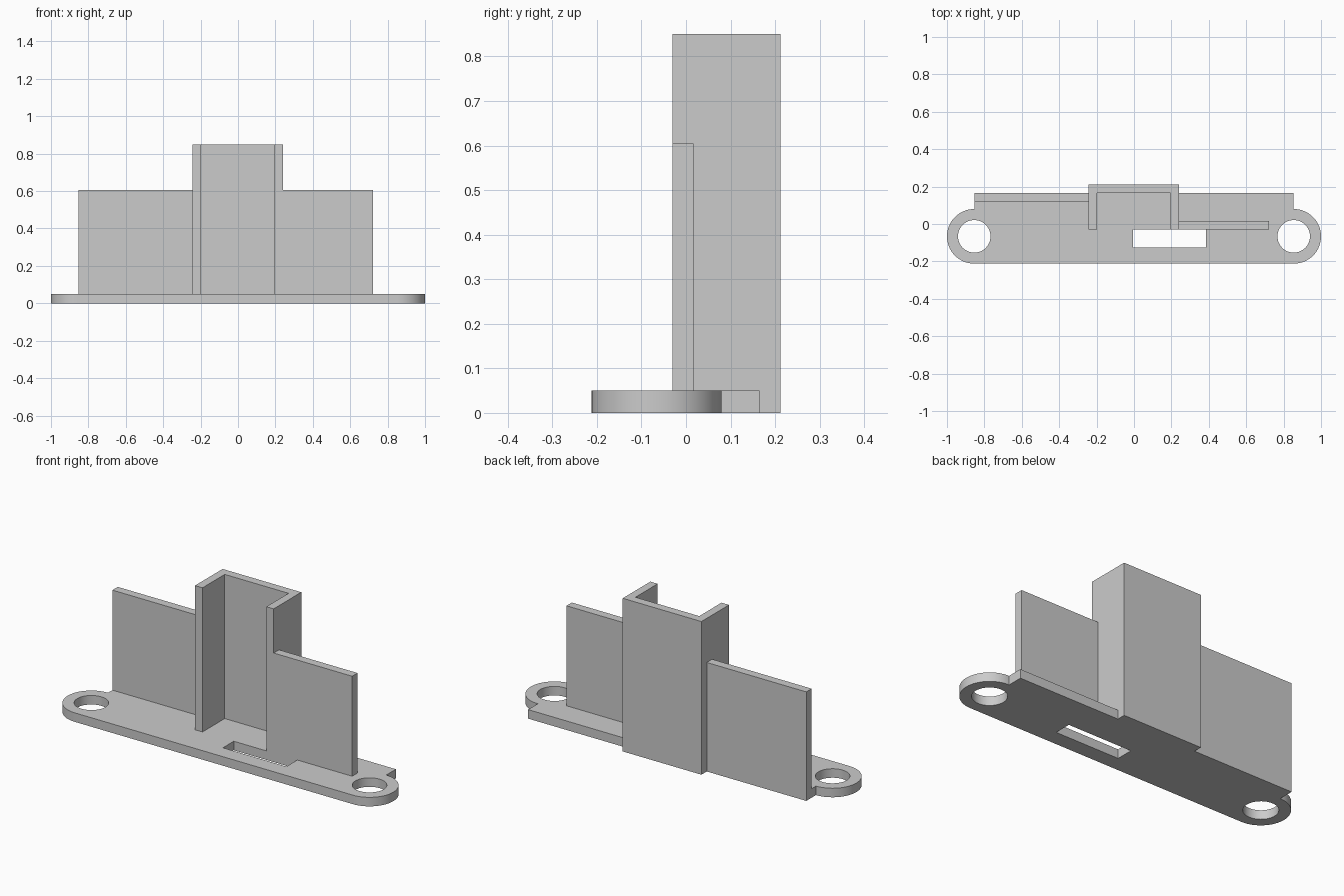
import bpy, bmesh, math

# Remove only the default cube
cube = bpy.data.objects.get("Cube")
if cube:
    bpy.data.objects.remove(cube, do_unlink=True)

# Single plain grey material
grey = bpy.data.materials.new("light grey")
grey.use_nodes = True
COLOUR = (0.6, 0.6, 0.6, 1.0)
grey.diffuse_color = COLOUR
grey.node_tree.nodes["Principled BSDF"].inputs["Base Color"].default_value = COLOUR

BASE_TOP = 0.05
WALL_TOP = 0.605
CHANNEL_TOP = 0.85
EAR_X, EAR_Y, EAR_R, HOLE_R = 0.854, -0.066, 0.146, 0.087


def arc(cx, cy, r, start, end, steps):
    """Points along a circular arc, angles in degrees."""
    angles = [math.radians(start + (end - start) * i / steps) for i in range(steps + 1)]
    return [(cx + r * math.cos(a), cy + r * math.sin(a)) for a in angles]


def extrude_outline(name, loops, z0, z1):
    """Extrude closed outlines from z0 to z1; inner loops become holes."""
    curve = bpy.data.curves.new(name + "_outline", "CURVE")
    curve.dimensions = "2D"
    curve.fill_mode = "BOTH"
    curve.extrude = (z1 - z0) / 2
    for loop in loops:
        spline = curve.splines.new("POLY")
        spline.points.add(len(loop) - 1)
        for point, (x, y) in zip(spline.points, loop):
            point.co = (x, y, 0, 1)
        spline.use_cyclic_u = True
    helper = bpy.data.objects.new(name + "_outline", curve)
    bpy.context.collection.objects.link(helper)
    bpy.context.view_layer.update()
    depsgraph = bpy.context.evaluated_depsgraph_get()
    mesh = bpy.data.meshes.new_from_object(helper.evaluated_get(depsgraph))
    bpy.data.objects.remove(helper, do_unlink=True)

    # Weld the caps to the sides and sit the part at its height
    bm = bmesh.new()
    bm.from_mesh(mesh)
    bmesh.ops.remove_doubles(bm, verts=bm.verts, dist=1e-5)
    bmesh.ops.translate(bm, verts=bm.verts, vec=(0, 0, (z0 + z1) / 2))
    bmesh.ops.recalc_face_normals(bm, faces=bm.faces)
    bm.to_mesh(mesh)
    bm.free()
    mesh.name = name
    mesh.materials.clear()
    mesh.materials.append(grey)
    obj = bpy.data.objects.new(name, mesh)
    bpy.context.collection.objects.link(obj)
    bpy.ops.object.select_all(action="DESELECT")
    obj.select_set(True)
    bpy.context.view_layer.objects.active = obj
    bpy.ops.object.shade_smooth_by_angle(angle=math.radians(30))
    return obj


def rectangle(x0, x1, y0, y1):
    return [(x0, y0), (x1, y0), (x1, y1), (x0, y1)]


# Base plate: rounded ears, stepped back edge, two screw holes and a slot
outline = (
    arc(EAR_X, EAR_Y, EAR_R, -90, 90, 32)
    + [(0.854, 0.165), (0.24, 0.165), (0.24, 0.212),
       (-0.243, 0.212), (-0.243, 0.165), (-0.854, 0.165)]
    + arc(-EAR_X, EAR_Y, EAR_R, 90, 270, 32)
)
holes = [arc(s * EAR_X, EAR_Y, HOLE_R, 0, 360, 48)[:-1] for s in (-1, 1)]
slot = rectangle(-0.005, 0.385, -0.125, -0.03)
extrude_outline("base_plate", [outline, *holes, slot], 0, BASE_TOP)

# Tall U-shaped channel, open to the front
channel = [(-0.243, -0.03), (-0.197, -0.03), (-0.197, 0.165), (0.195, 0.165),
           (0.195, -0.03), (0.24, -0.03), (0.24, 0.212), (-0.243, 0.212)]
extrude_outline("channel", [channel], BASE_TOP, CHANNEL_TOP)

# Flat side walls: one at the back edge, one at the channel's front edge
extrude_outline("right_wall", [rectangle(-0.854, -0.243, 0.118, 0.165)], BASE_TOP, WALL_TOP)
extrude_outline("left_wall", [rectangle(0.24, 0.722, -0.03, 0.017)], BASE_TOP, WALL_TOP)
